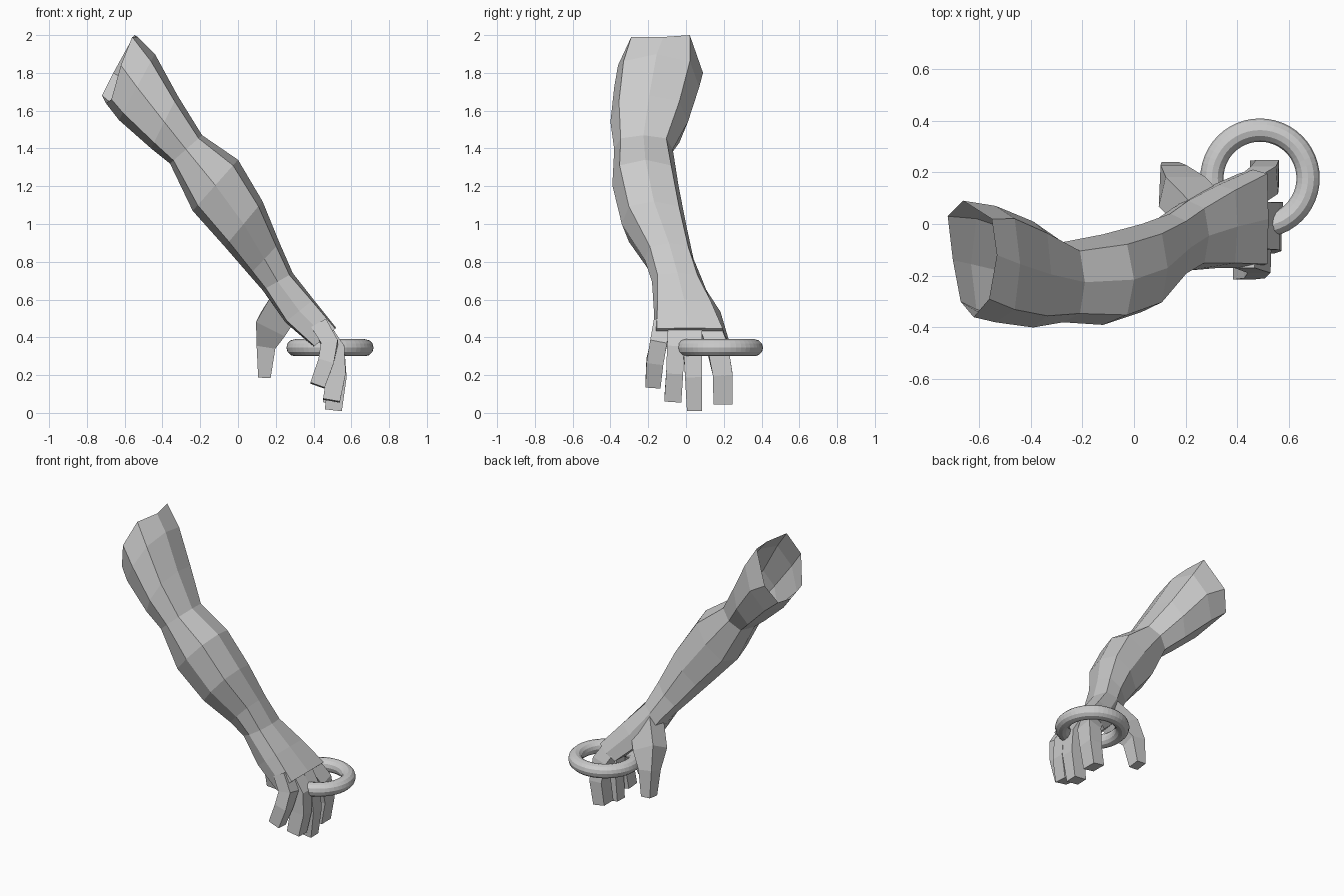
import bpy, bmesh, math
from mathutils import Vector

if "Cube" in bpy.data.objects:
    bpy.data.objects.remove(bpy.data.objects["Cube"])


def loft(name, rings, cap_start=False, cap_end=False):
    """Skin a list of equal-length vertex rings with flat quads."""
    bm = bmesh.new()
    vs = [[bm.verts.new(p) for p in r] for r in rings]
    n = len(rings[0])
    for a, b in zip(vs, vs[1:]):
        for i in range(n):
            bm.faces.new((a[i], a[(i + 1) % n], b[(i + 1) % n], b[i]))
    if cap_start:
        bm.faces.new(vs[0])
    if cap_end:
        bm.faces.new(vs[-1])
    bmesh.ops.recalc_face_normals(bm, faces=bm.faces)
    me = bpy.data.meshes.new(name)
    bm.to_mesh(me)
    bm.free()
    ob = bpy.data.objects.new(name, me)
    bpy.context.collection.objects.link(ob)
    return ob


def arm_ring(ux, uz, lx, lz, y0, y1, k=0.78):
    """Eight-sided section between an upper and a lower profile point."""
    c = Vector(((ux + lx) / 2, (y0 + y1) / 2, (uz + lz) / 2))
    u = Vector(((ux - lx) / 2, 0, (uz - lz) / 2))
    w = Vector((0, (y1 - y0) / 2, 0))
    pat = [(1, 0), (k, k), (0, 1), (-k, k), (-1, 0), (-k, -k), (0, -1), (k, -k)]
    return [c + u * a + w * b for a, b in pat]


def digit(name, pts):
    """Square tapering finger; pts are (x, y, z, half thickness, half width)."""
    P = [Vector(p[:3]) for p in pts]
    rings = []
    for i, p in enumerate(pts):
        t = (P[min(i + 1, len(P) - 1)] - P[max(i - 1, 0)]).normalized()
        n = Vector((0, 1, 0)).cross(t).normalized()
        w = t.cross(n)
        rings.append([P[i] + n * p[3] * a + w * p[4] * b
                      for a, b in ((1, 1), (1, -1), (-1, -1), (-1, 1))])
    return loft(name, rings, True, True)


# Arm and palm: ragged open shoulder end, then sections down to the knuckles
shoulder = [(-.53, -.12, 1.99), (-.55, .02, 2.0), (-.66, .09, 1.80), (-.72, .03, 1.68),
            (-.70, -.14, 1.64), (-.67, -.30, 1.66), (-.62, -.36, 1.84), (-.56, -.29, 1.99)]
sections = [
    (-.44, 1.90, -.63, 1.55, -.38, .07),
    (-.32, 1.68, -.46, 1.40, -.40, .01),
    (-.19, 1.47, -.36, 1.32, -.38, -.07),
    (.00, 1.34, -.24, 1.07, -.39, -.04),
    (.13, 1.12, -.07, .88, -.34, .00),
    (.22, .90, .06, .73, -.22, .04),
    (.29, .74, .13, .65, -.18, .09),
    (.40, .60, .25, .48, -.17, .15, .88),
    (.52, .45, .40, .35, -.17, .21, .92),
]
loft("arm", [shoulder] + [arm_ring(*s) for s in sections], cap_end=True)

# Fingers
digit("outer_finger", [(.43, -.125, .47, .045, .045), (.485, -.145, .37, .045, .045),
                       (.465, -.165, .27, .042, .045), (.42, -.175, .145, .04, .04)])
digit("ring_finger", [(.45, -.05, .44, .045, .045), (.515, -.055, .34, .05, .045),
                      (.52, -.06, .21, .05, .045), (.495, -.07, .065, .045, .045)])
digit("middle_finger", [(.46, .04, .43, .045, .045), (.515, .035, .33, .05, .048),
                        (.525, .04, .19, .05, .045), (.505, .045, .015, .045, .04)])
digit("index_finger", [(.45, .13, .43, .045, .055), (.505, .17, .33, .05, .055),
                       (.515, .195, .20, .045, .052), (.49, .195, .05, .042, .05)])

# Thumb with its broad base
digit("thumb", [(.27, .04, .60, .09, .06), (.185, .125, .47, .085, .065),
                (.15, .18, .36, .05, .05), (.14, .20, .19, .033, .04)])

# Ring hanging around the fingers
bpy.ops.mesh.primitive_torus_add(location=(.487, .177, .345), major_radius=.186,
                                 minor_radius=.045, major_segments=48, minor_segments=12)
bpy.context.object.name = "ring"
